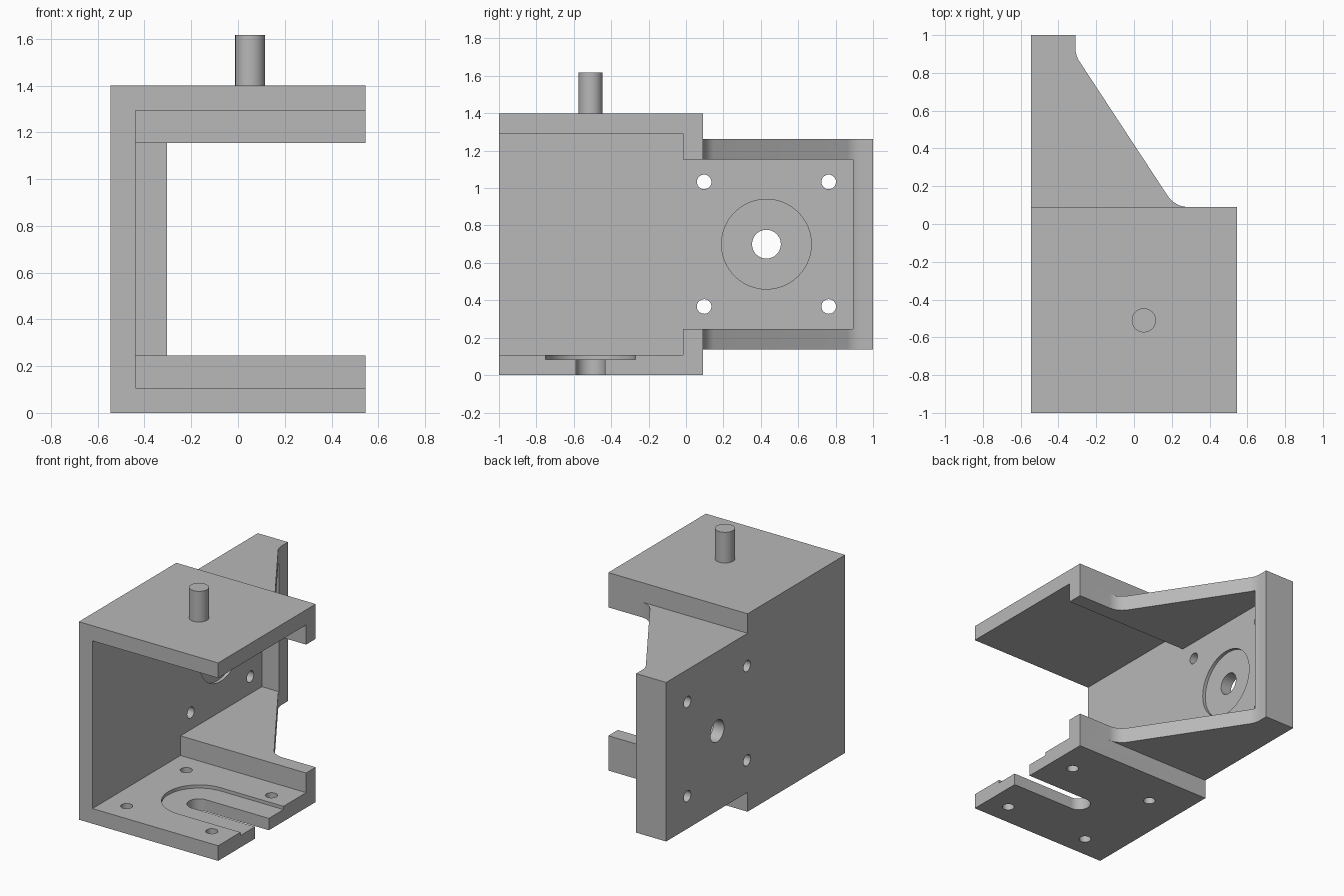
import bpy
import bmesh
from math import cos, sin, pi
from mathutils import Vector

old = bpy.data.objects.get("Cube")
if old:
    bpy.data.objects.remove(old, do_unlink=True)

# Main dimensions
X0, X1 = -0.545, 0.545          # overall width
FRONT, MID, BACK = -1.0, 0.09, 1.0
WALL = 0.107                    # plate thickness
TOP = 1.4
INNER_X = X0 + WALL
MOTOR = (0.052, -0.51)          # axis of the floor mount and pin
SHAFT = (0.43, 0.7)             # axis of the side wall mount (y, z)
BORE, RECESS, SCREW = 0.077, 0.24, 0.039
PITCH = 0.333                   # half spacing of the screw holes
DEPTH = 0.023                   # depth of the recesses

grey = bpy.data.materials.new("plain grey")
grey.use_nodes = True
colour = (0.48, 0.48, 0.48, 1)
grey.diffuse_color = colour
grey.node_tree.nodes["Principled BSDF"].inputs["Base Color"].default_value = colour


def prism(name, outline, lo, hi, axis="Z"):
    """Extrude a counter-clockwise outline along Z (x, y) or X (y, z)."""
    def place(a, b, h):
        return (a, b, h) if axis == "Z" else (h, a, b)
    bm = bmesh.new()
    low = [bm.verts.new(place(a, b, lo)) for a, b in outline]
    high = [bm.verts.new(place(a, b, hi)) for a, b in outline]
    bm.faces.new(low[::-1])
    bm.faces.new(high)
    n = len(low)
    for i in range(n):
        j = (i + 1) % n
        bm.faces.new((low[i], low[j], high[j], high[i]))
    mesh = bpy.data.meshes.new(name)
    bm.to_mesh(mesh)
    bm.free()
    obj = bpy.data.objects.new(name, mesh)
    bpy.context.collection.objects.link(obj)
    return obj


def rect(a0, a1, b0, b1):
    return [(a0, b0), (a1, b0), (a1, b1), (a0, b1)]


def arc(centre, r, start, end, steps):
    angles = [start + (end - start) * i / steps for i in range(steps + 1)]
    return [(centre[0] + r * cos(t), centre[1] + r * sin(t)) for t in angles]


def circle(centre, r, steps=48):
    return arc(centre, r, 0, 2 * pi, steps)[:-1]


def slot(centre, r):
    """Round-ended slot that runs out past the open side."""
    end = [(1, centre[1] - r), (1, centre[1] + r)]
    return end + arc(centre, r, pi / 2, 3 * pi / 2, 32)


def fillet(before, corner, after, r, steps=10):
    """Points that round off a corner between two straight edges."""
    p, c, q = Vector(before), Vector(corner), Vector(after)
    u, v = (p - c).normalized(), (q - c).normalized()
    half = u.angle(v) / 2
    mid = c + (u + v).normalized() * r / sin(half)
    a = c + u * (r / math_tan(half)) - mid
    b = c + v * (r / math_tan(half)) - mid
    sweep = a.angle(b)
    pts = []
    for i in range(steps + 1):
        t = sweep * i / steps
        d = (a * sin(sweep - t) + b * sin(t)) / sin(sweep)
        pts.append(tuple(mid + d))
    return pts


def math_tan(t):
    return sin(t) / cos(t)


def combine(target, tool, operation):
    """Run one boolean, keep the result and drop the tool."""
    tool.hide_render = True
    mod = target.modifiers.new("shape", "BOOLEAN")
    mod.operation = operation
    mod.solver = "EXACT"
    mod.object = tool
    bpy.context.view_layer.update()
    graph = bpy.context.evaluated_depsgraph_get()
    mesh = bpy.data.meshes.new_from_object(target.evaluated_get(graph))
    target.modifiers.clear()
    target.data = mesh
    bpy.data.objects.remove(tool, do_unlink=True)


def finish(obj):
    obj.data.materials.clear()
    obj.data.materials.append(grey)
    for face in obj.data.polygons:
        face.material_index = 0
    bpy.ops.object.select_all(action="DESELECT")
    obj.select_set(True)
    bpy.context.view_layer.objects.active = obj
    bpy.ops.object.shade_smooth_by_angle(angle=pi / 6)


# Front block and tapered rear block
bracket = prism("bracket", rect(X0, X1, FRONT, MID), 0, TOP)
lip = (-0.31, BACK)
upper, lower, edge = (-0.31, 0.893), (0.217, MID), (X1, MID)
taper = [(X0, 0), (edge[0] - 0.1, 0), (edge[0] - 0.1, MID)]
taper += fillet(edge, lower, upper, 0.13)
taper += fillet(lower, upper, lip, 0.13)
taper += [lip, (X0, BACK)]
combine(bracket, prism("rear_block", taper, 0.137, 1.262), "UNION")

# Hollow out the front channel and the rear bay
cutters = [
    prism("front_pocket", rect(INNER_X, 1, -1.2, MID - WALL), WALL, TOP - WALL),
    prism("rear_pocket", rect(INNER_X, 1, -0.1, BACK - WALL), 0.246, 1.154),
    # Floor mount: stepped open slot
    prism("slot_recess", slot(MOTOR, RECESS), WALL - DEPTH, 0.2),
    prism("slot_opening", slot(MOTOR, BORE), -0.1, 0.2),
    # Side wall mount: stepped round hole
    prism("wall_recess", circle(SHAFT, RECESS, 64), INNER_X - DEPTH, -0.35, "X"),
    prism("wall_bore", circle(SHAFT, BORE), -0.7, -0.35, "X"),
]

# Four screw holes around each mount
for a in (-PITCH, PITCH):
    for b in (-PITCH, PITCH):
        floor_spot = (MOTOR[0] + a, MOTOR[1] + b)
        wall_spot = (SHAFT[0] + a, SHAFT[1] + b)
        cutters.append(prism("floor_hole", circle(floor_spot, SCREW, 32), -0.1, 0.2))
        cutters.append(prism("wall_hole", circle(wall_spot, SCREW, 32), -0.7, -0.35, "X"))

for cutter in cutters:
    combine(bracket, cutter, "DIFFERENCE")
finish(bracket)

# Pin on the top plate
finish(prism("top_pin", circle(MOTOR, 0.064), TOP, 1.617))
